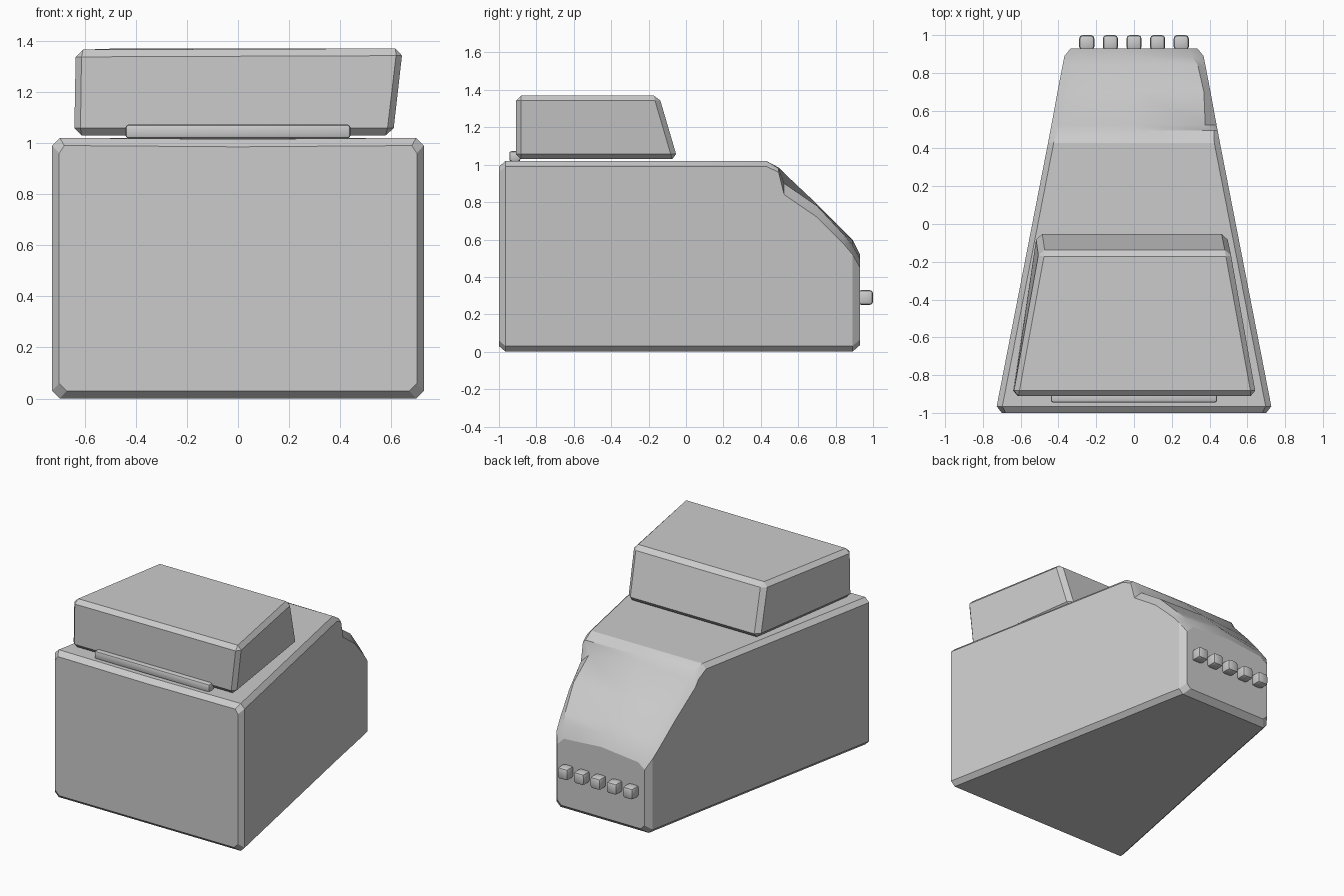
import bpy, bmesh, math

if "Cube" in bpy.data.objects:
    bpy.data.objects.remove(bpy.data.objects["Cube"])


def finish(name, bm, bevel=0.0, segments=1):
    bmesh.ops.recalc_face_normals(bm, faces=bm.faces[:])
    if bevel:
        bmesh.ops.bevel(bm, geom=bm.edges[:], offset=bevel, segments=segments,
                        profile=0.5, affect='EDGES')
    mesh = bpy.data.meshes.new(name)
    bm.to_mesh(mesh)
    bm.free()
    obj = bpy.data.objects.new(name, mesh)
    bpy.context.collection.objects.link(obj)
    bpy.ops.object.select_all(action='DESELECT')
    bpy.context.view_layer.objects.active = obj
    obj.select_set(True)
    bpy.ops.object.shade_smooth_by_angle(angle=math.radians(25))
    return obj


def loft(rings):
    bm = bmesh.new()
    loops = [[bm.verts.new(p) for p in ring] for ring in rings]
    n = len(loops[0])
    for a, b in zip(loops, loops[1:]):
        for i in range(n):
            j = (i + 1) % n
            bm.faces.new((a[i], a[j], b[j], b[i]))
    bm.faces.new(loops[0])
    bm.faces.new(loops[-1])
    return bm


# Tapered body: y, half width, bottom z, left rim z, left top z, middle z,
# right top z, right rim z, left and right rim inset
sections = [
    (-1.00, .700, .03, .96, .99, .985, .99, .96, .02, .02),
    (-.965, .727, .00, .99, 1.02, 1.015, 1.02, .99, .03, .03),
    (.43, .455, .00, .99, 1.02, 1.02, 1.02, .99, .03, .03),
    (.495, .443, .00, .94, .98, .985, .98, .96, .04, .02),
    (.525, .437, .00, .89, .94, .955, .90, .84, .06, .06),
    (.70, .405, .00, .72, .76, .79, .78, .72, .05, .035),
    (.84, .378, .00, .57, .61, .65, .63, .58, .05, .04),
    (.89, .368, .00, .52, .55, .60, .57, .52, .06, .06),
    (.93, .335, .035, .45, .49, .52, .50, .45, .05, .05),
]
rings = []
for y, w, zb, l0, l1, m, r1, r0, il, ir in sections:
    rings.append([(-w + .03, y, zb), (w - .03, y, zb), (w, y, zb + .03),
                  (w, y, r0), (w - ir, y, r1), (0, y, m),
                  (-w + il, y, l1), (-w, y, l0), (-w, y, zb + .03)])
finish("body", loft(rings))

# Head block with leaning back face
head_bottom = [(-.645, -.91, 1.03), (.61, -.91, 1.03), (.49, -.045, 1.03), (-.515, -.045, 1.03)]
head_top = [(-.64, -.91, 1.365), (.65, -.91, 1.37), (.51, -.145, 1.37), (-.50, -.145, 1.37)]
finish("head", loft([head_bottom, head_top]), .028)


def rounded_box(name, centre, size, bevel, segments):
    bm = bmesh.new()
    bmesh.ops.create_cube(bm, size=1)
    for v in bm.verts:
        v.co = [c + k * s for c, k, s in zip(centre, v.co, size)]
    finish(name, bm, bevel, segments)


# Lip bar under the head
rounded_box("front_bar", (0, -.915, 1.045), (.88, .06, .055), .012, 2)

# Row of knobs on the back
for i in range(5):
    rounded_box(f"knob_{i + 1}", (-.25 + .125 * i, .96, .29), (.08, .08, .08), .018, 2)
